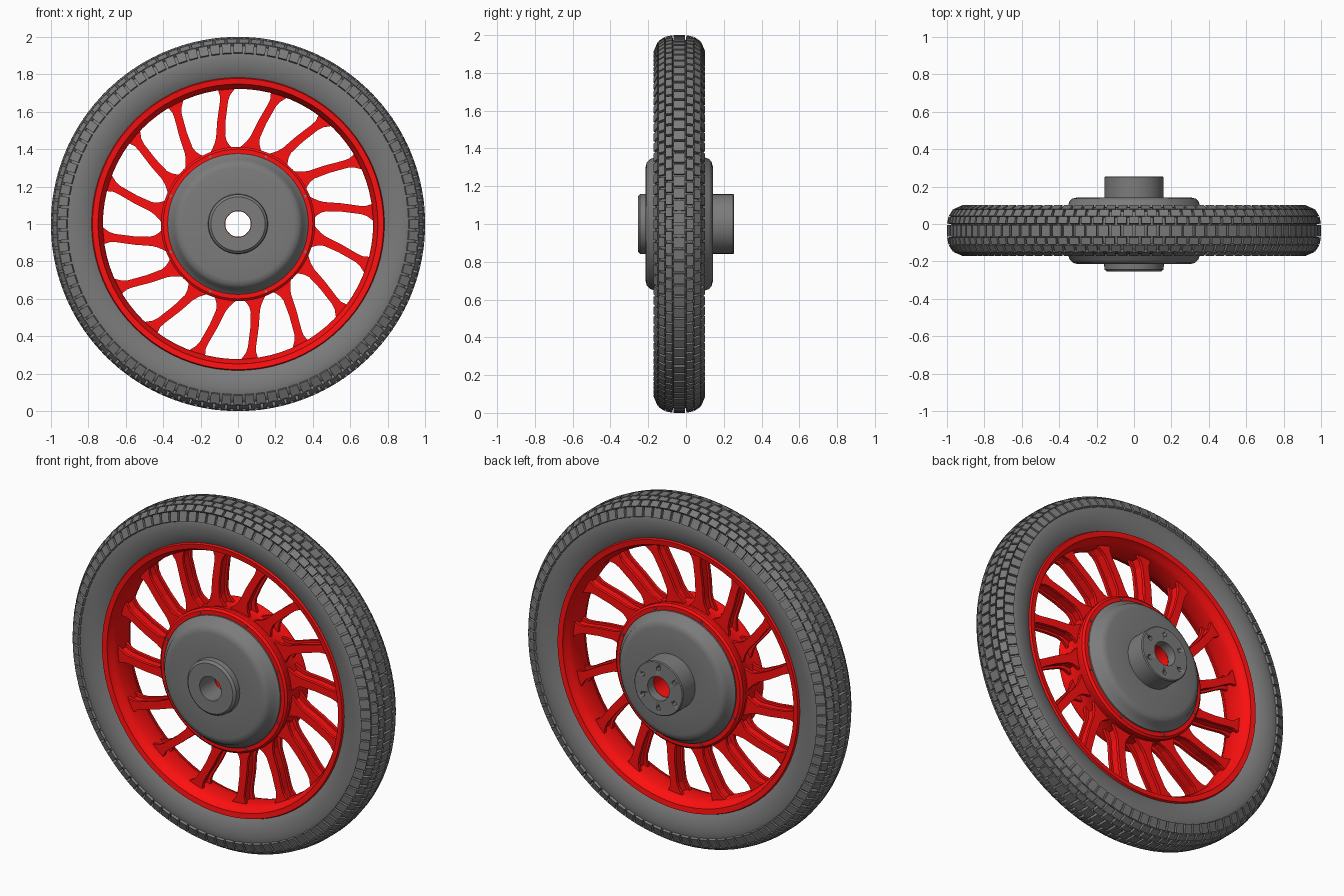
import bpy, bmesh
from math import sin, cos, pi, radians
from mathutils import Matrix

if "Cube" in bpy.data.objects:
    bpy.data.objects.remove(bpy.data.objects["Cube"])

YC = -0.035                      # mid-plane of tyre and rim


def paint(name, *rgb):
    mat = bpy.data.materials.new(name)
    mat.diffuse_color = (*rgb, 1)
    mat.use_nodes = True
    mat.node_tree.nodes["Principled BSDF"].inputs["Base Color"].default_value = mat.diffuse_color
    return mat


red = paint("red_paint", 1.0, 0.005, 0.005)
grey = paint("dark_grey", 0.2, 0.2, 0.2)


def finish(name, bm, mat=grey, smooth=30):
    bmesh.ops.recalc_face_normals(bm, faces=bm.faces)
    me = bpy.data.meshes.new(name)
    bm.to_mesh(me)
    bm.free()
    ob = bpy.data.objects.new(name, me)
    bpy.context.collection.objects.link(ob)
    me.materials.append(mat)
    if smooth:
        bpy.ops.object.select_all(action='DESELECT')
        ob.select_set(True)
        bpy.context.view_layer.objects.active = ob
        bpy.ops.object.shade_smooth_by_angle(angle=radians(smooth))
    return ob


def polar(r, y, a):
    return (r * cos(a), y, 1 + r * sin(a))


def prism(bm, p, q):
    """Solid between two matching outlines of vertices."""
    bm.faces.new(p)
    bm.faces.new(q)
    for j in range(len(p)):
        k = (j + 1) % len(p)
        bm.faces.new((p[j], p[k], q[k], q[j]))


def lathe(name, profile, n=64, mat=grey):
    """Spin a closed (radius, y) profile around the wheel axis."""
    bm = bmesh.new()
    rings = [[bm.verts.new(polar(r, y, 2 * pi * i / n)) for r, y in profile] for i in range(n)]
    m = len(profile)
    for i in range(n):
        a, b = rings[i], rings[(i + 1) % n]
        for j in range(m):
            k = (j + 1) % m
            bm.faces.new((a[j], a[k], b[k], b[j]))
    return finish(name, bm, mat)


def mirrored(half):
    """Half profile of (radius, offset) mirrored about the mid-plane."""
    return [(r, YC - o) for r, o in half] + [(r, YC + o) for r, o in reversed(half)]


def arc(t, rad, wid, e=0.75):
    """Rounded tyre section: t = 0 at the crown, +-90 deg at the sidewall."""
    s, c = sin(t), max(cos(t), 0)
    return 0.88 + rad * c ** e, YC + wid * abs(s) ** e * (1 if s > 0 else -1)


# tyre carcass
body = [arc(radians(d), 0.096, 0.126) for d in range(-90, 91, 15)]
low = [(0.83, 0.121), (0.79, 0.104), (0.765, 0.09)]
lathe("tyre", body + [(r, YC + o) for r, o in low] + [(r, YC - o) for r, o in reversed(low)], 96)

# tread blocks: staggered rows across the crown
bm = bmesh.new()
N, edges = 96, [-80, -50, -27, -9, 9, 27, 50, 80]
for row in range(len(edges) - 1):
    gap = 1.3
    t0, t1 = radians(edges[row] + gap), radians(edges[row + 1] - gap)
    sec = [arc(t0, 0.088, 0.115), arc(t1, 0.088, 0.115),
           arc(t1, 0.121, 0.138), arc(t0, 0.121, 0.138)]
    half = pi / N * 0.8
    for i in range(N):
        a = 2 * pi * (i + 0.5 * (row % 2)) / N
        prism(bm, *[[bm.verts.new(polar(r, y, a + s)) for r, y in sec] for s in (-half, half)])
finish("tread_blocks", bm, smooth=0)

# rim barrel with raised lips
lathe("rim", mirrored([(0.722, 0.045), (0.732, 0.075), (0.742, 0.088), (0.748, 0.108),
                       (0.778, 0.112), (0.783, 0.1), (0.77, 0.07), (0.758, 0.045)]), 80, red)

# hub ring that carries the spokes
lathe("hub_ring", mirrored([(0.36, 0.105), (0.40, 0.105), (0.412, 0.095), (0.412, 0.07),
                            (0.404, 0.055)]), 64, red)


# sixteen I-section spokes, leaning off radial, flared at both ends
def slab(bm, half, y0, y1, turn):
    """Plate from (radius, half width) pairs following the leaning centre line."""
    def lean(r):
        return turn + math_lean[0] + (math_lean[1] - math_lean[0]) * (r - 0.40) / 0.335
    pts = [(r, lean(r) + w / r) for r, w in half]
    pts += [(r, lean(r) - w / r) for r, w in reversed(half)]
    prism(bm, *[[bm.verts.new(polar(r, y, a)) for r, a in pts] for y in (y0, y1)])


math_lean = (radians(13.2), radians(4.6))
flange = [(0.40, 0.066), (0.42, 0.05), (0.445, 0.034), (0.475, 0.025), (0.56, 0.023),
          (0.66, 0.022), (0.69, 0.027), (0.71, 0.038), (0.735, 0.05)]
web = [(0.40, 0.03), (0.45, 0.012), (0.56, 0.01), (0.68, 0.01), (0.735, 0.024)]
bm = bmesh.new()
for i in range(16):
    turn = 2 * pi * i / 16
    slab(bm, flange, YC - 0.045, YC - 0.027, turn)
    slab(bm, flange, YC + 0.027, YC + 0.045, turn)
    slab(bm, web, YC - 0.03, YC + 0.03, turn)
finish("spokes", bm, red, smooth=0)

# central drum with front and rear bosses and a through bore
drum = lathe("hub_drum", [(0.07, -0.255), (0.145, -0.255), (0.158, -0.243), (0.16, -0.212),
                          (0.30, -0.214), (0.325, -0.208), (0.342, -0.192), (0.352, -0.17),
                          (0.376, -0.148), (0.376, 0.078), (0.352, 0.10), (0.344, 0.122),
                          (0.33, 0.135), (0.305, 0.142), (0.158, 0.14), (0.158, 0.25),
                          (0.153, 0.255), (0.07, 0.255)], 64)
lathe("bore_sleeve", [(0.068, -0.12), (0.072, -0.12), (0.072, 0.2), (0.068, 0.2)], 48, red)


def studs(name, n, ring, rad, y, depth, turn=0.0):
    """Ring of short cylinders parallel to the axle."""
    bm = bmesh.new()
    for i in range(n):
        m = (Matrix.Translation(polar(ring, y, 2 * pi * i / n + turn))
             @ Matrix.Rotation(pi / 2, 4, 'X'))
        bmesh.ops.create_cone(bm, cap_ends=True, segments=12, radius1=rad, radius2=rad,
                              depth=depth, matrix=m)
    return finish(name, bm)


# bolt holes in the rear boss
cutter = studs("bolt_hole_cutter", 6, 0.117, 0.013, 0.25, 0.1, turn=pi / 6)
cutter.hide_render = True
cutter.hide_set(True)
cut = drum.modifiers.new("bolt_holes", 'BOOLEAN')
cut.object = cutter
cut.operation = 'DIFFERENCE'
cut.solver = 'EXACT'

# small screws around both faces of the hub ring
for side, y in (("front", YC - 0.105), ("rear", YC + 0.105)):
    studs(side + "_screws", 8, 0.39, 0.007, y, 0.012, turn=pi / 8)
